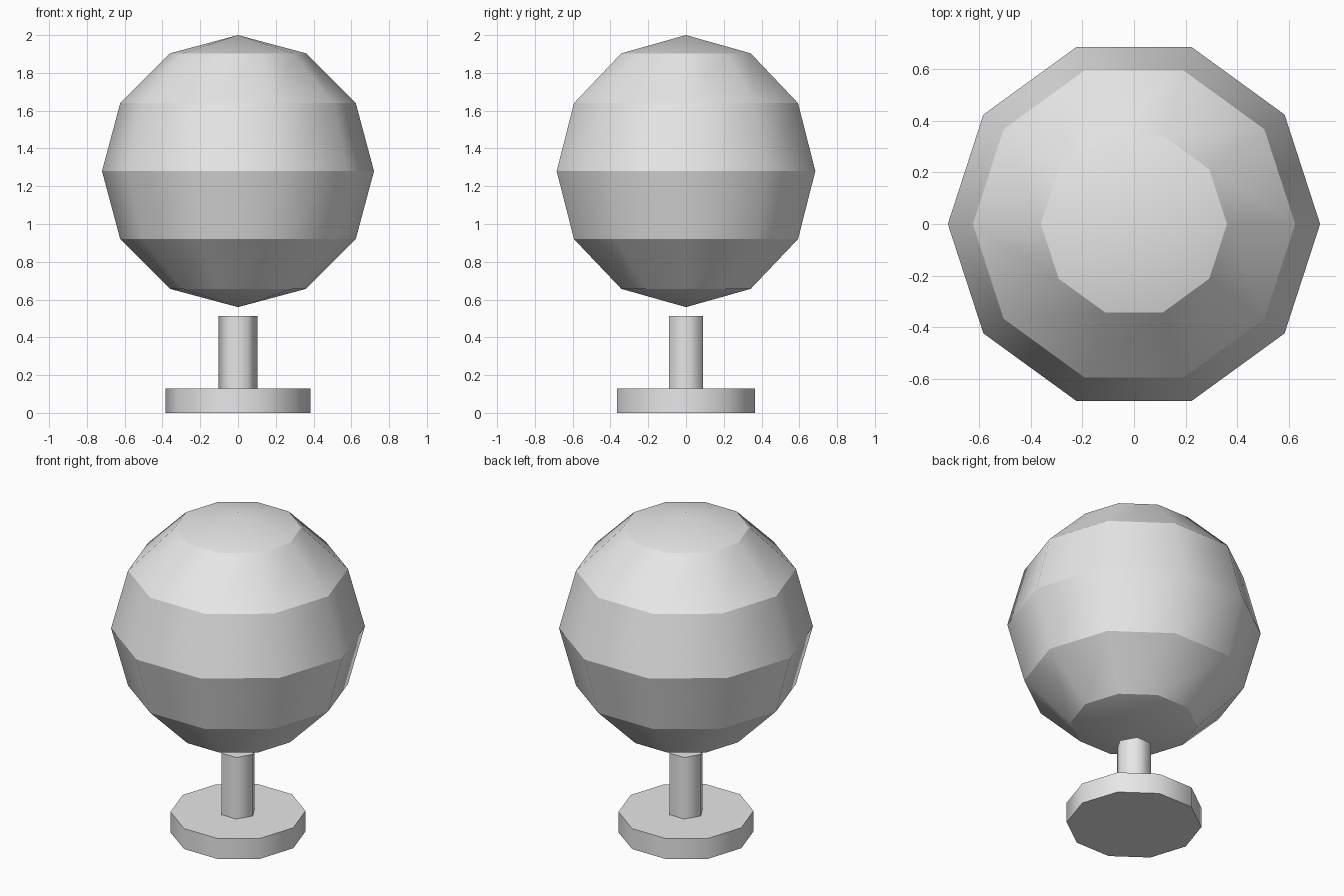
import bpy, bmesh, math

if "Cube" in bpy.data.objects:
    bpy.data.objects.remove(bpy.data.objects["Cube"])

grey = bpy.data.materials.new("light_grey")
grey.diffuse_color = (0.8, 0.8, 0.8, 1)
grey.use_nodes = True
grey.node_tree.nodes["Principled BSDF"].inputs["Base Color"].default_value = grey.diffuse_color


def lathe(name, profile, sides):
    """Spin a (radius, z) profile; smooth around, sharp at every ring."""
    bm = bmesh.new()
    rings = []
    for r, z in profile:
        if r < 1e-4:
            rings.append([bm.verts.new((0, 0, z))])
        else:
            rings.append([bm.verts.new((r * math.cos(2 * math.pi * i / sides),
                                        r * math.sin(2 * math.pi * i / sides), z))
                          for i in range(sides)])
    for a, b in zip(rings, rings[1:]):
        for i in range(sides):
            j = (i + 1) % sides
            if len(a) == 1:
                bm.faces.new((a[0], b[j], b[i]))
            elif len(b) == 1:
                bm.faces.new((a[i], a[j], b[0]))
            else:
                bm.faces.new((a[i], a[j], b[j], b[i]))
    # Flat end caps
    for ring in (rings[0], rings[-1]):
        if len(ring) > 1:
            bm.faces.new(ring)
    bmesh.ops.recalc_face_normals(bm, faces=bm.faces)
    for f in bm.faces:
        f.smooth = True
    for e in bm.edges:
        e.smooth = abs(e.verts[0].co.z - e.verts[1].co.z) > 1e-5
    me = bpy.data.meshes.new(name)
    bm.to_mesh(me)
    bm.free()
    me.materials.append(grey)
    ob = bpy.data.objects.new(name, me)
    bpy.context.collection.objects.link(ob)
    return ob


# Base disc and hexagonal post
lathe("base", [(0.383, 0), (0.383, 0.128)], 10)
lathe("post", [(0.104, 0.128), (0.104, 0.513)], 6)

# Faceted globe floating just above the post
R, CZ = 0.72, 1.28
globe = [(R * math.sin(math.pi * k / 6), CZ - R * math.cos(math.pi * k / 6))
         for k in range(7)]
lathe("globe", globe, 10)
